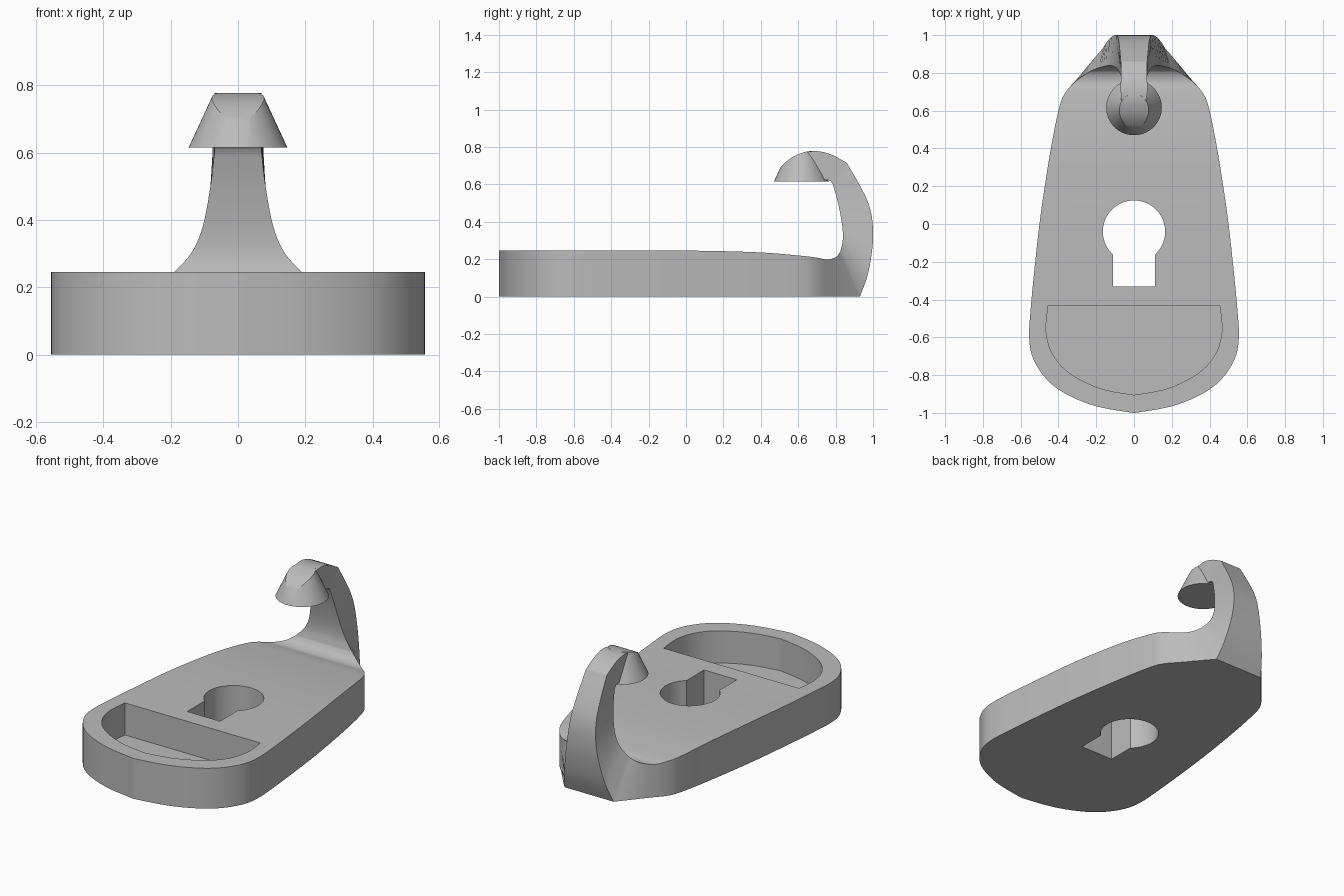
import bpy
import bmesh
import math
from mathutils import Vector

if "Cube" in bpy.data.objects:
    bpy.data.objects.remove(bpy.data.objects["Cube"], do_unlink=True)

grey = bpy.data.materials.new("plain_grey")
grey.use_nodes = True
colour = (0.5, 0.5, 0.5, 1)
grey.diffuse_color = colour
grey.node_tree.nodes["Principled BSDF"].inputs["Base Color"].default_value = colour


def finish(bm, name):
    bmesh.ops.recalc_face_normals(bm, faces=bm.faces[:])
    mesh = bpy.data.meshes.new(name)
    bm.to_mesh(mesh)
    bm.free()
    mesh.materials.append(grey)
    obj = bpy.data.objects.new(name, mesh)
    bpy.context.collection.objects.link(obj)
    return obj


def prism(name, outline, offset):
    """Extrude a closed outline of 3D points along an offset."""
    bm = bmesh.new()
    face = bm.faces.new([bm.verts.new(p) for p in outline])
    result = bmesh.ops.extrude_face_region(bm, geom=[face])
    moved = [v for v in result["geom"] if isinstance(v, bmesh.types.BMVert)]
    bmesh.ops.translate(bm, verts=moved, vec=offset)
    return finish(bm, name)


def smooth_path(points, steps=5):
    """Curve through rows of values, keeping both ends sharp."""
    path = []
    last = len(points) - 1
    for i in range(last):
        rows = [points[max(i - 1, 0)], points[i], points[i + 1], points[min(i + 2, last)]]
        for s in range(steps):
            t = s / steps
            path.append([b + ((c - a) * t + (2 * a - 5 * b + 4 * c - d) * t * t
                              + (3 * b - a - 3 * c + d) * t ** 3) / 2
                         for a, b, c, d in zip(*rows)])
    return path + [list(points[-1])]


def combine(target, tool, operation):
    mod = target.modifiers.new(operation.lower(), "BOOLEAN")
    mod.operation = operation
    mod.solver = "EXACT"
    mod.object = tool
    bpy.context.view_layer.objects.active = target
    bpy.ops.object.modifier_apply(modifier=mod.name)
    bpy.data.objects.remove(tool, do_unlink=True)


# Plate outline: y, half width
edge = [(-1, .004), (-.965, .2), (-.9, .36), (-.82, .465), (-.71, .535), (-.6, .555),
        (-.45, .547), (-.2, .523), (.08, .49), (.4, .44), (.62, .395), (.7, .36)]


def plate_top(y):
    return .245 - .047 * max(0, y / .77) ** 2.5


plate = [(y, plate_top(y), w, y, 0, w) for y, w in edge]
# Each row: inner y, z, half width, then outer y, z, half width
plate += [(.755, .198, .31, .77, 0, .3), (.8, .21, .245, .86, 0, .225),
          (.825, .24, .195, .93, 0, .165)]
stem = [plate[-1], (.838, .3, .14, .975, .13, .135), (.835, .38, .105, 1, .32, .1),
        (.813, .5, .082, .975, .5, .082), (.785, .6, .07, .86, .715, .07)]
crook = [stem[-1], (.765, .622, .07, .77, .762, .07), (.7, .622, .07, .69, .778, .07),
         (.62, .622, .064, .62, .765, .064)]

# Body: one loft that runs along the plate and up into the hook
sections = smooth_path(plate) + smooth_path(stem)[1:] + smooth_path(crook)[1:]
bm = bmesh.new()
rings = []
for iy, iz, iw, oy, oz, ow in sections:
    corners = [(-iw, iy, iz), (iw, iy, iz), (ow, oy, oz), (-ow, oy, oz)]
    rings.append([bm.verts.new(c) for c in corners])
for a, b in zip(rings, rings[1:]):
    for k in range(4):
        n = (k + 1) % 4
        bm.faces.new([a[k], a[n], b[n], b[k]])
bm.faces.new(rings[0])
bm.faces.new(rings[-1])
body = finish(bm, "plate_and_hook")

# Keyhole through the plate
radius, slot, centre = .165, .11, -.04
start = -math.acos(slot / radius)
sweep = math.pi - 2 * start
hole = [(slot, -.33)]
for i in range(49):
    angle = start + sweep * i / 48
    hole.append((radius * math.cos(angle), centre + radius * math.sin(angle)))
hole.append((-slot, -.33))
combine(body, prism("keyhole_cutter", [(x, y, -.1) for x, y in hole], Vector((0, 0, .6))),
        "DIFFERENCE")

# Rounded recess at the front
half = smooth_path([(.455, -.435), (.465, -.57), (.43, -.69), (.34, -.79),
                    (.18, -.87), (0, -.905)])
recess = half + [(-x, y) for x, y in reversed(half[:-1])]
combine(body, prism("recess_cutter", [(x, y, .05) for x, y in recess], Vector((0, 0, .5))),
        "DIFFERENCE")

# Hook tip: a tapered cone trimmed by the curved top of the hook
bm = bmesh.new()
bmesh.ops.create_cone(bm, cap_ends=True, segments=64, radius1=.147, radius2=.066, depth=.175)
bmesh.ops.translate(bm, verts=bm.verts[:], vec=(0, .617, .615 + .175 / 2))
tip = finish(bm, "hook_tip")
crest = smooth_path([(.468, .6), (.475, .64), (.505, .69), (.56, .74), (.62, .768),
                     (.68, .778), (.76, .765), (.82, .74)]) + [(.82, .6)]
combine(tip, prism("crest_cutter", [(-.3, y, z) for y, z in crest], Vector((.6, 0, 0))),
        "INTERSECT")
combine(body, tip, "UNION")

bpy.ops.object.select_all(action="DESELECT")
body.select_set(True)
bpy.context.view_layer.objects.active = body
bpy.ops.object.shade_smooth_by_angle(angle=math.radians(25))
